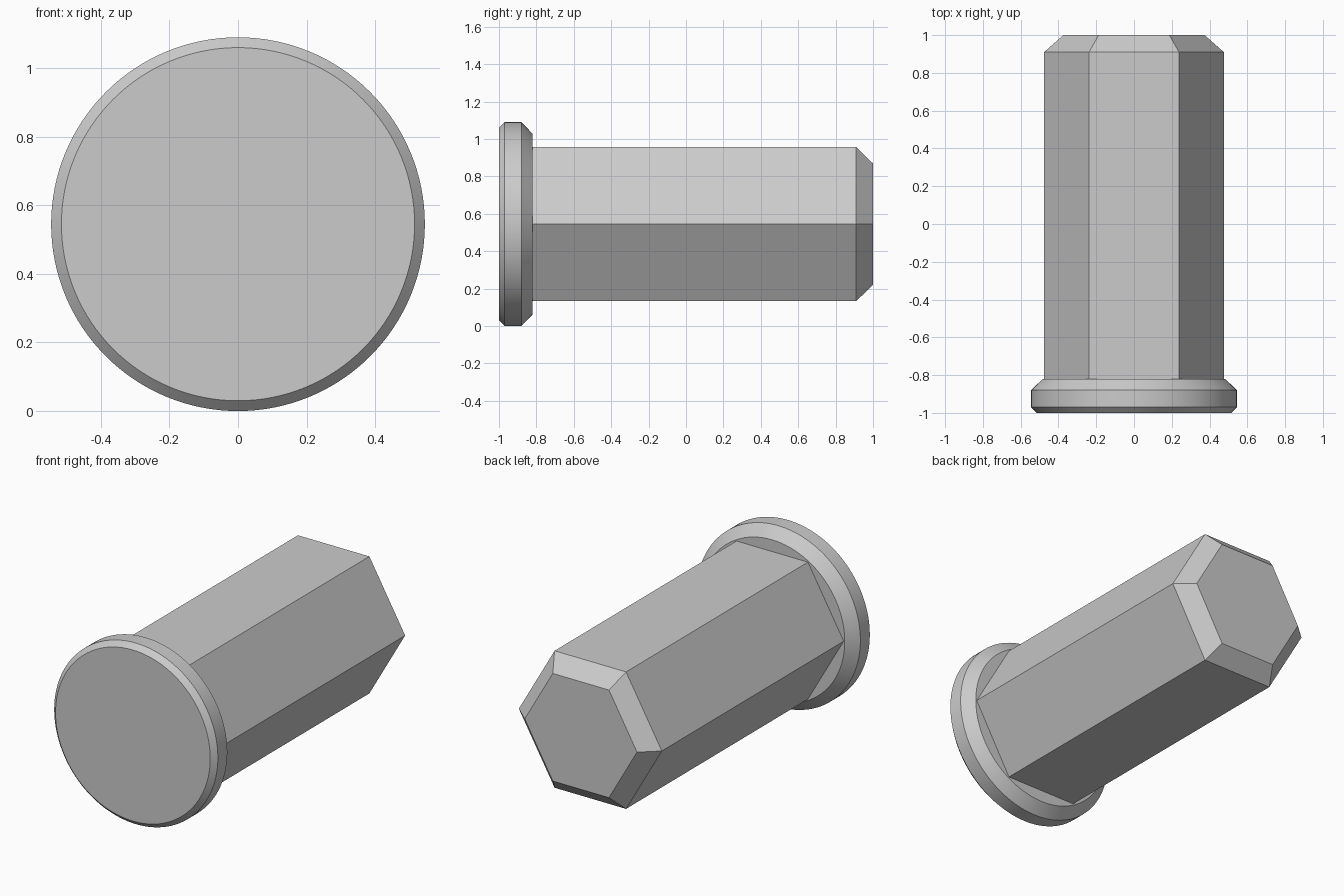
import bpy
import bmesh
from math import cos, sin, tau, radians

if "Cube" in bpy.data.objects:
    bpy.data.objects.remove(bpy.data.objects["Cube"], do_unlink=True)

AXIS_Z = 0.545

# Plain grey metal
metal = bpy.data.materials.new("grey_metal")
metal.use_nodes = True
grey = (0.6, 0.6, 0.6, 1.0)
metal.diffuse_color = grey
metal.node_tree.nodes["Principled BSDF"].inputs["Base Color"].default_value = grey


def lathe_solid(name, sides, profile, smooth):
    """Capped solid along y from (y, radius) pairs, with a corner on +x."""
    bm = bmesh.new()
    rings = []
    for y, r in profile:
        rings.append([bm.verts.new((r * cos(tau * i / sides), y,
                                    AXIS_Z + r * sin(tau * i / sides)))
                      for i in range(sides)])
    for a, b in zip(rings, rings[1:]):
        for i in range(sides):
            j = (i + 1) % sides
            bm.faces.new((a[i], a[j], b[j], b[i]))
    bm.faces.new(rings[0])
    bm.faces.new(rings[-1])
    bmesh.ops.recalc_face_normals(bm, faces=bm.faces)
    mesh = bpy.data.meshes.new(name)
    bm.to_mesh(mesh)
    bm.free()
    mesh.materials.append(metal)
    obj = bpy.data.objects.new(name, mesh)
    bpy.context.collection.objects.link(obj)
    if smooth:
        bpy.ops.object.select_all(action='DESELECT')
        obj.select_set(True)
        bpy.context.view_layer.objects.active = obj
        bpy.ops.object.shade_smooth_by_angle(angle=radians(30))
    return obj


# Round head, chamfered on both rims
lathe_solid("round_head", 128,
            [(-1.0, 0.515), (-0.97, 0.545), (-0.88, 0.545), (-0.82, 0.483)], True)

# Hexagonal shaft with a chamfered end, seated slightly inside the head
lathe_solid("hex_shaft", 6,
            [(-0.85, 0.476), (0.91, 0.476), (1.0, 0.374)], False)
